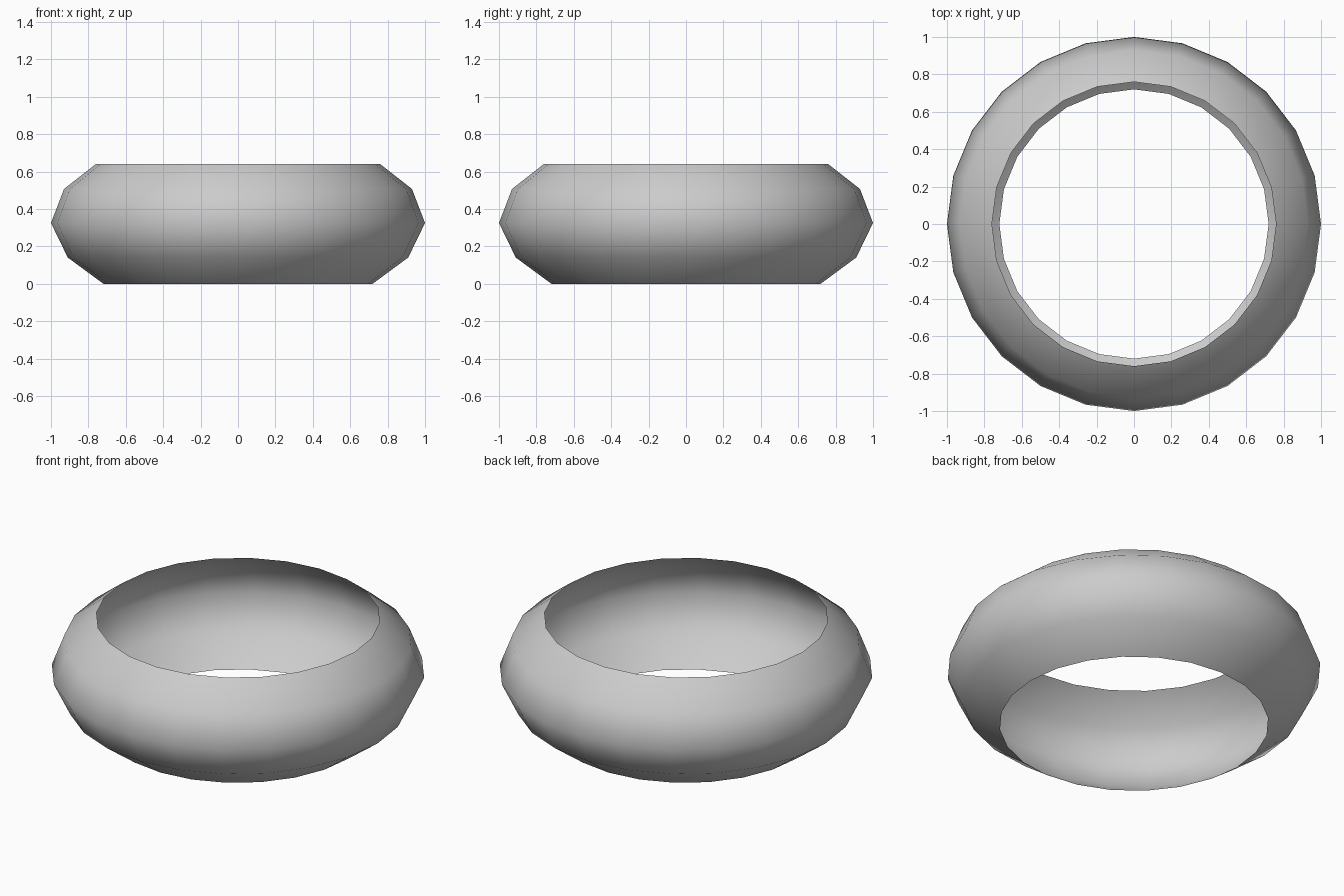
import bpy
import bmesh
from math import cos, sin, tau

if "Cube" in bpy.data.objects:
    bpy.data.objects.remove(bpy.data.objects["Cube"], do_unlink=True)

SEGMENTS = 24
# Radius and height of the bulging wall, bottom to top
PROFILE = [(0.72, 0), (0.91, 0.14), (1.0, 0.325), (0.93, 0.507), (0.76, 0.64)]

grey = bpy.data.materials.new("plain grey")
grey.use_nodes = True
colour = (0.6, 0.6, 0.6, 1)
grey.diffuse_color = colour
grey.node_tree.nodes["Principled BSDF"].inputs["Base Color"].default_value = colour

# Open, single-walled ring swept around the vertical axis
bm = bmesh.new()
rings = [[bm.verts.new((r * cos(tau * i / SEGMENTS), r * sin(tau * i / SEGMENTS), z))
          for i in range(SEGMENTS)] for r, z in PROFILE]
for low, high in zip(rings, rings[1:]):
    for i in range(SEGMENTS):
        j = (i + 1) % SEGMENTS
        face = bm.faces.new((low[i], low[j], high[j], high[i]))
        face.smooth = True

mesh = bpy.data.meshes.new("ring_band")
bm.to_mesh(mesh)
bm.free()
mesh.materials.append(grey)
band = bpy.data.objects.new("ring_band", mesh)
bpy.context.collection.objects.link(band)
